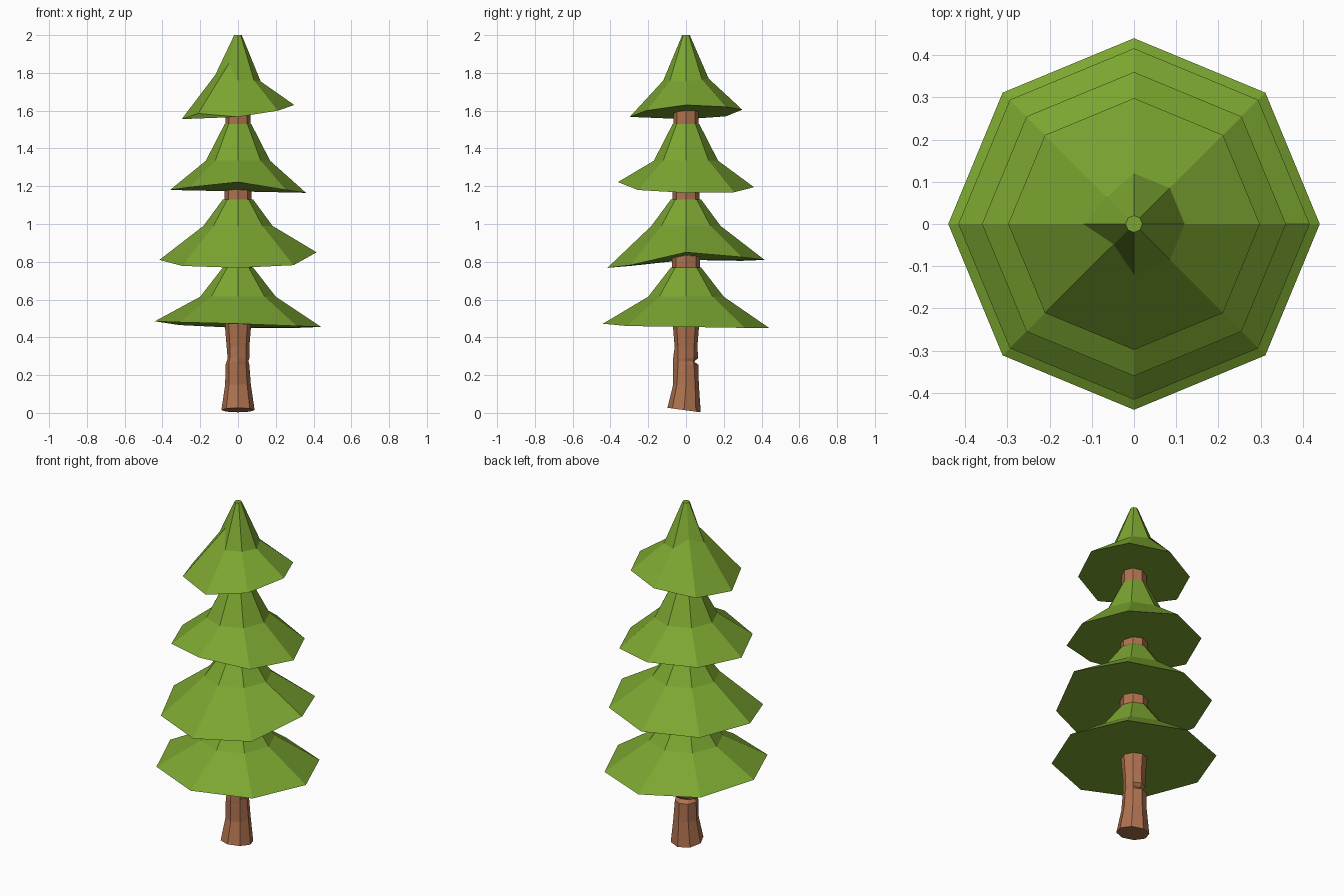
import bpy, bmesh
from math import cos, sin, pi

if "Cube" in bpy.data.objects:
    bpy.data.objects.remove(bpy.data.objects["Cube"])

SIDES = 8


def material(name, color):
    m = bpy.data.materials.new(name)
    m.diffuse_color = (*color, 1)
    m.use_nodes = True
    m.node_tree.nodes["Principled BSDF"].inputs["Base Color"].default_value = m.diffuse_color
    return m


def ring(radii, heights, offset_y=0.0):
    """Octagon of points; radii / heights are one number or eight (from +x, anticlockwise)."""
    r = radii if isinstance(radii, list) else [radii] * SIDES
    h = heights if isinstance(heights, list) else [heights] * SIDES
    return [(r[i] * cos(i * pi / 4), r[i] * sin(i * pi / 4) + offset_y, h[i])
            for i in range(SIDES)]


def loft(name, rings, mat):
    """Skin a stack of rings and cap both ends."""
    bm = bmesh.new()
    loops = [[bm.verts.new(p) for p in pts] for pts in rings]
    for a, b in zip(loops, loops[1:]):
        for i in range(SIDES):
            j = (i + 1) % SIDES
            bm.faces.new((a[i], a[j], b[j], b[i]))
    bm.faces.new(loops[0][::-1])
    bm.faces.new(loops[-1])
    bmesh.ops.recalc_face_normals(bm, faces=bm.faces)
    mesh = bpy.data.meshes.new(name)
    bm.to_mesh(mesh)
    bm.free()
    mesh.materials.append(mat)
    obj = bpy.data.objects.new(name, mesh)
    bpy.context.collection.objects.link(obj)


green = material("needles", (0.20, 0.38, 0.03))
brown = material("bark", (0.43, 0.17, 0.08))

# Trunk: slanted foot, slight waist and a notch at the back left
foot = [0.015 - 0.14 * 0.085 * sin(i * pi / 4) for i in range(SIDES)]
loft("trunk", [
    ring(0.088, foot, -0.01),
    ring(0.068, 0.15),
    ring([0.06, 0.06, 0.065, 0.068, 0.066, 0.066, 0.07, 0.06], 0.255),
    ring([0.055, 0.055, 0.042, 0.045, 0.06, 0.066, 0.07, 0.06], 0.272),
    ring([0.06, 0.06, 0.065, 0.062, 0.055, 0.06, 0.068, 0.06], 0.29),
    ring(0.06, 0.35),
    ring(0.07, 0.47),
    ring(0.074, 0.79),
    ring(0.072, 1.16),
    ring(0.066, 1.62),
], brown)

# Foliage tiers: uneven rim, shoulder, crown
tiers = [
    ("lower_foliage", 0.44,
     [0.455, 0.45, 0.45, 0.465, 0.485, 0.48, 0.472, 0.46], 0.20, 0.615, 0.08, 0.77),
    ("lower_middle_foliage", 0.416,
     [0.85, 0.825, 0.81, 0.805, 0.81, 0.778, 0.768, 0.782], 0.183, 0.99, 0.08, 1.13),
    ("upper_middle_foliage", 0.36,
     [1.165, 1.168, 1.195, 1.19, 1.18, 1.195, 1.222, 1.18], 0.17, 1.335, 0.07, 1.53),
    ("top_foliage", 0.298,
     [1.63, 1.62, 1.605, 1.57, 1.555, 1.585, 1.567, 1.60],
     [0.12, 0.12, 0.12, 0.09, 0.12, 0.068, 0.12, 0.12],
     [1.755, 1.765, 1.77, 1.82, 1.79, 1.85, 1.76, 1.76], 0.02, 2.0),
]
for name, rim_r, rim_z, mid_r, mid_z, top_r, top_z in tiers:
    loft(name, [ring(rim_r, rim_z), ring(mid_r, mid_z), ring(top_r, top_z)], green)
